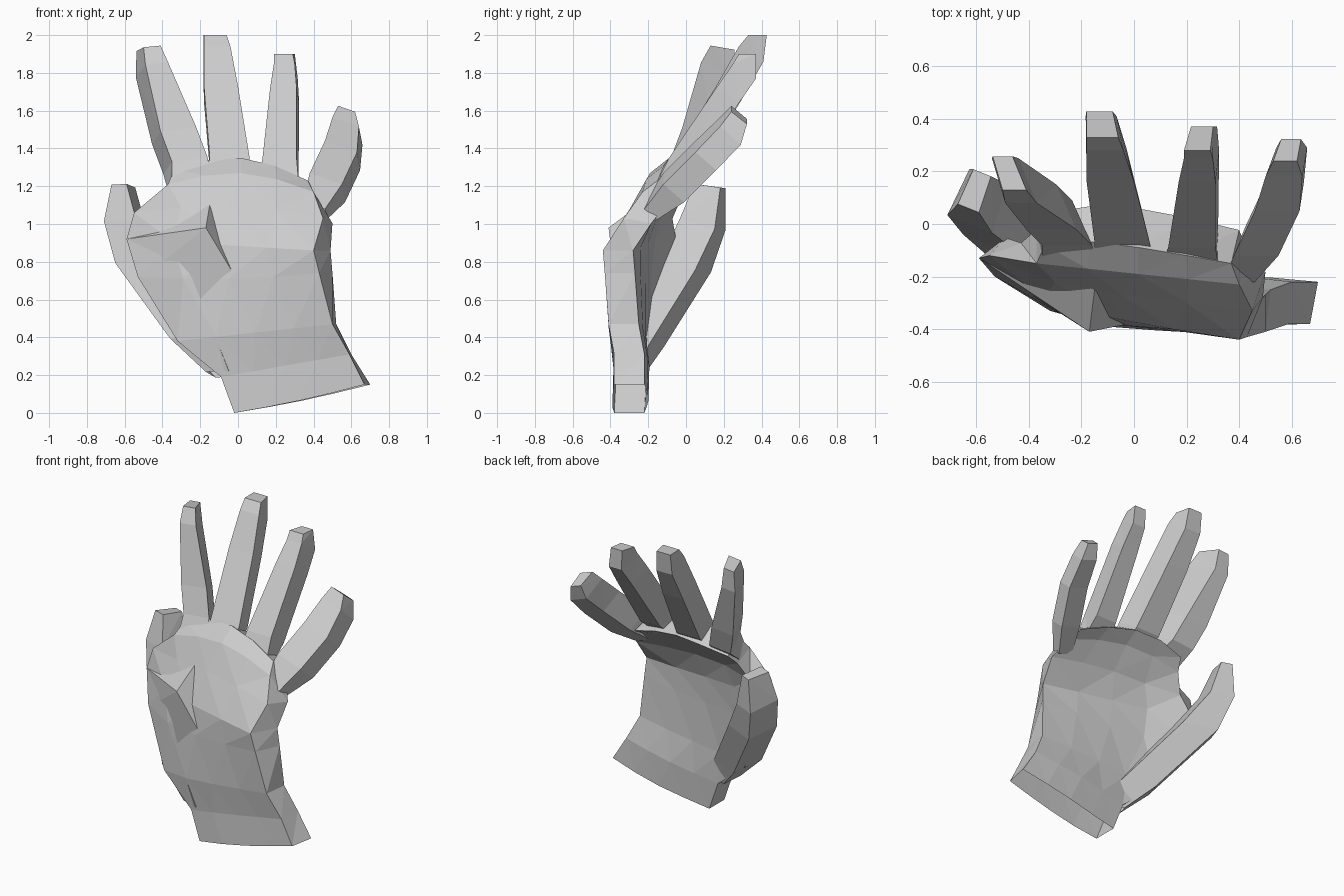
import bpy
import bmesh
from math import pi, sin
from mathutils import Vector

# Remove the default cube
default_cube = bpy.data.objects.get("Cube")
if default_cube:
    bpy.data.objects.remove(default_cube, do_unlink=True)

# Single matte grey
grey = bpy.data.materials.new("light_grey")
grey.use_nodes = True
grey_value = (0.6, 0.6, 0.6, 1)
grey.diffuse_color = grey_value
grey.node_tree.nodes["Principled BSDF"].inputs["Base Color"].default_value = grey_value


def finish(name, bm):
    """Turn a bmesh into a flat shaded grey object."""
    bmesh.ops.triangulate(bm, faces=bm.faces[:])
    bmesh.ops.recalc_face_normals(bm, faces=bm.faces[:])
    mesh = bpy.data.meshes.new(name)
    bm.to_mesh(mesh)
    bm.free()
    mesh.materials.append(grey)
    part = bpy.data.objects.new(name, mesh)
    bpy.context.collection.objects.link(part)


def loft(name, rings):
    """Skin a list of equally sized closed rings, open below and capped on top."""
    bm = bmesh.new()
    loops = [[bm.verts.new(point) for point in ring] for ring in rings]
    for lower, upper in zip(loops, loops[1:]):
        for i in range(len(lower)):
            bm.faces.new((lower[i - 1], lower[i], upper[i], upper[i - 1]))
    bm.faces.new(loops[-1])
    finish(name, bm)


def palm_ring(left, right, bulge, arch, flare, thin=0):
    """Cross-section between two edge points, padded and thinned at the thumb side."""
    left, right = Vector(left), Vector(right)
    columns = 5
    front, back = [], []
    for i in range(columns):
        t = i / (columns - 1)
        point = left.lerp(right, t)
        point.y -= bulge * sin(pi * t ** 0.6)
        point.z += arch * sin(pi * t)
        front.append(point)
        height = max(0, point.z - 0.9)
        depth = 0.16 + 0.03 * sin(pi * t) - 0.1 * height - 0.8 * thin * (1 - t)
        shift = thin * (1 - t) + flare * t
        back.append(point + Vector((shift, depth, -0.2 * height)))
    return front + back[::-1]


def digit(name, back, tilt, tip_drop, rows):
    """Boxy finger: each row gives left x, right x, middle front y and height."""
    rings = []
    for index, (left, right, y, z) in enumerate(rows):
        depth = Vector(back)
        if index == 0:
            depth *= 0.6
        if index == len(rows) - 1:
            depth *= 0.75
            depth.z *= tip_drop
        middle = Vector(((left + right) / 2, y, z))
        half = Vector((1, *tilt)) * (right - left) / 2
        inner = half * 0.84
        rings.append((middle - half, middle + half,
                      middle + depth + inner, middle + depth - inner))
    loft(name, rings)


# Palm and wrist cuff, from the open hem up to the finger webs
loft("palm", [
    palm_ring((-.02, -.38, 0), (.67, -.38, .15), .01, -.01, .03),
    palm_ring((-.09, -.37, .19), (.59, -.38, .31), .01, 0, .01),
    palm_ring((-.32, -.33, .38), (.5, -.41, .47), .04, 0, .02),
    palm_ring((-.53, -.2, .72), (.43, -.43, .74), .08, -.02, .07, .05),
    palm_ring((-.59, -.13, .92), (.4, -.44, .86), .08, 0, .09, .1),
    palm_ring((-.55, -.12, 1.06), (.45, -.33, 1.03), .05, .05, .05, .12),
    palm_ring((-.37, -.15, 1.21), (.4, -.23, 1.17), 0, .08, .03),
    palm_ring((-.34, -.08, 1.29), (.37, -.15, 1.23), -.03, .09, .03),
])

# Raised pad at the thumb root, with its sharp upper ledge
pad = bmesh.new()
for corner in ((-.59, -.13, .92), (-.17, -.41, .98), (-.15, -.25, 1.1),
               (-.02, -.38, .73), (-.5, -.2, .72), (-.2, -.36, .6)):
    pad.verts.new(corner)
bmesh.ops.convex_hull(pad, input=pad.verts[:])
finish("thumb_pad", pad)

# Fingers, each leaning backwards
digit("index_finger", (-.06, .17, -.07), (0, .1), .4, [
    (-.35, -.14, -.14, 1.22),
    (-.35, -.16, -.08, 1.34),
    (-.41, -.22, -.02, 1.5),
    (-.49, -.37, .08, 1.85),
    (-.5, -.41, .13, 1.94),
])
digit("middle_finger", (-.015, .13, -.08), (0, 0), 0, [
    (-.15, .07, -.14, 1.24),
    (-.15, .06, -.07, 1.36),
    (-.18, 0, .16, 1.73),
    (-.18, -.04, .28, 1.94),
    (-.18, -.06, .33, 2),
])
digit("ring_finger", (.025, .12, -.08), (0, 0), 0, [
    (.11, .32, -.15, 1.23),
    (.13, .31, -.09, 1.35),
    (.17, .31, .16, 1.72),
    (.19, .3, .25, 1.85),
    (.19, .29, .28, 1.9),
])
digit("little_finger", (.03, .11, -.1), (0, -.35), .9, [
    (.34, .46, -.22, 1.1),
    (.38, .55, -.12, 1.24),
    (.46, .63, .05, 1.41),
    (.5, .64, .18, 1.54),
    (.53, .62, .24, 1.61),
])

# Thumb, rising from the wrist and swinging backwards
digit("thumb", (.07, .18, -.05), (-.4, .05), .5, [
    (-.17, -.05, -.36, .22),
    (-.36, -.12, -.34, .4),
    (-.65, -.4, -.09, .8),
    (-.71, -.54, 0, 1.02),
    (-.67, -.59, .06, 1.21),
])
